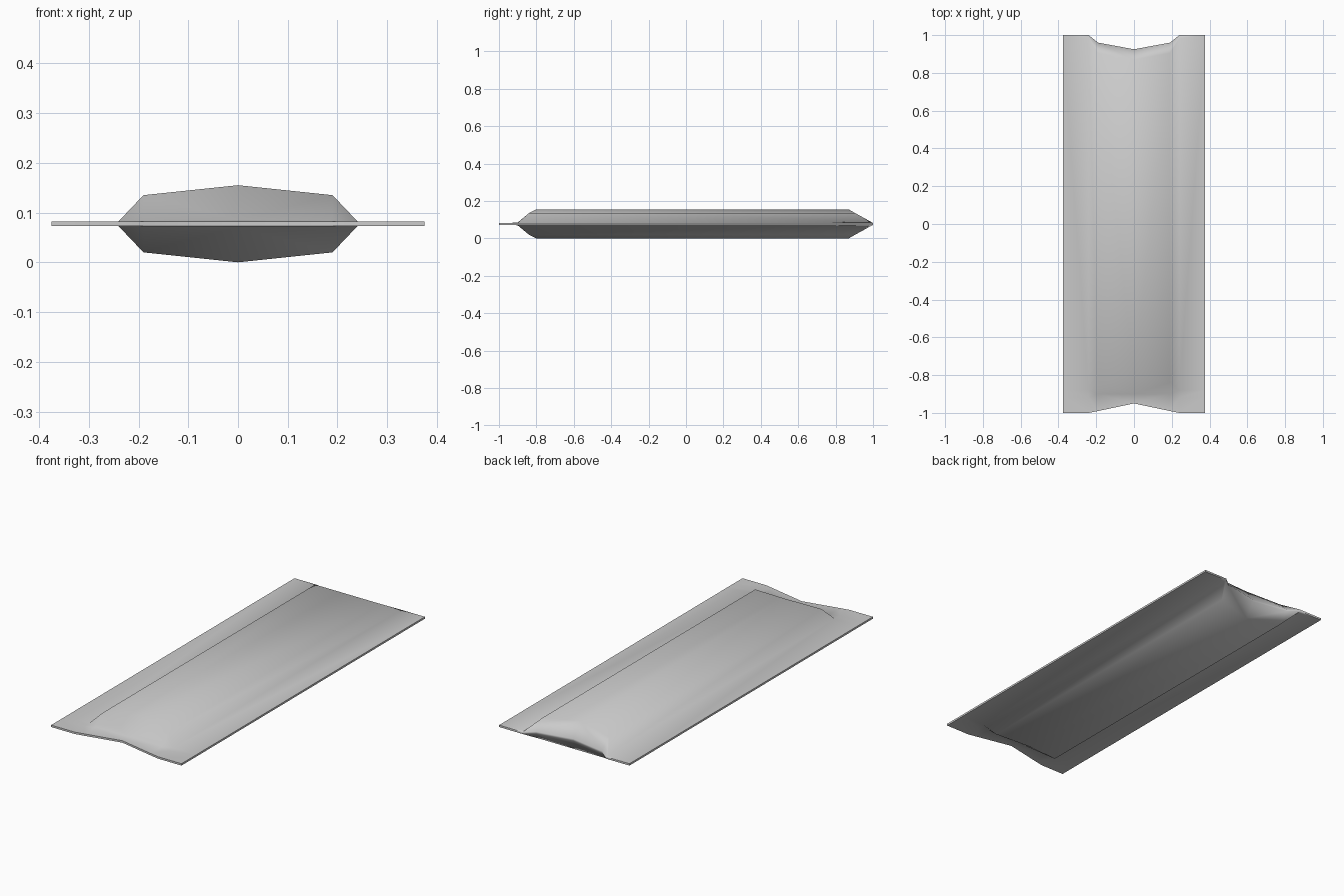
import bpy, bmesh, math

if "Cube" in bpy.data.objects:
    bpy.data.objects.remove(bpy.data.objects["Cube"])

MID = 0.0775          # height of the seam plane
FIN = 0.005           # half thickness of the sealed fins

# columns run from the centre line to the outer fin edge
xs = [0, 0.19, 0.24, 0.375]
full = [0.0775, 0.0575, FIN, FIN]
flat = [FIN] * 4
lip = [0.0075, 0.006, FIN, FIN]

# cross rows from front to back: y for each column, height above the seam
rows = [
    ([-0.95, -0.99, -1.0, -1.0], flat),
    ([-0.90, -0.90, -0.92, -0.92], lip),
    ([-0.80, -0.84, -0.88, -0.88], full),
    ([0.87, 0.905, 0.985, 0.95], full),
    ([0.925, 0.96, 1.0, 1.0], flat),
]

# upper right quarter of the wrapper
bm = bmesh.new()
grid = [[bm.verts.new((x, y, z)) for x, y, z in zip(xs, ys, zs)] for ys, zs in rows]
for a, b in zip(grid, grid[1:]):
    for i in range(len(xs) - 1):
        bm.faces.new((a[i], a[i + 1], b[i + 1], b[i]))

# rim down to the seam plane around the front, side and back edges
rim = grid[0] + [r[-1] for r in grid[1:-1]] + grid[-1][::-1]
low = [bm.verts.new((v.co.x, v.co.y, 0)) for v in rim]
for i in range(len(rim) - 1):
    bm.faces.new((rim[i], low[i], low[i + 1], rim[i + 1]))

mesh = bpy.data.meshes.new("wrapper")
bm.to_mesh(mesh)
bm.free()
wrapper = bpy.data.objects.new("wrapper", mesh)
bpy.context.collection.objects.link(wrapper)
wrapper.location.z = MID

# mirror left/right and top/bottom
mirror = wrapper.modifiers.new("mirror", 'MIRROR')
mirror.use_axis = (True, False, True)
mirror.merge_threshold = 0.0005

bpy.context.view_layer.objects.active = wrapper
wrapper.select_set(True)
bpy.ops.object.modifier_apply(modifier="mirror")
bm = bmesh.new()
bm.from_mesh(wrapper.data)
bmesh.ops.recalc_face_normals(bm, faces=bm.faces)
bm.to_mesh(wrapper.data)
bm.free()

# soft foil look, edges only sharp at the thin rim
bpy.ops.object.shade_smooth_by_angle(angle=math.radians(60))
